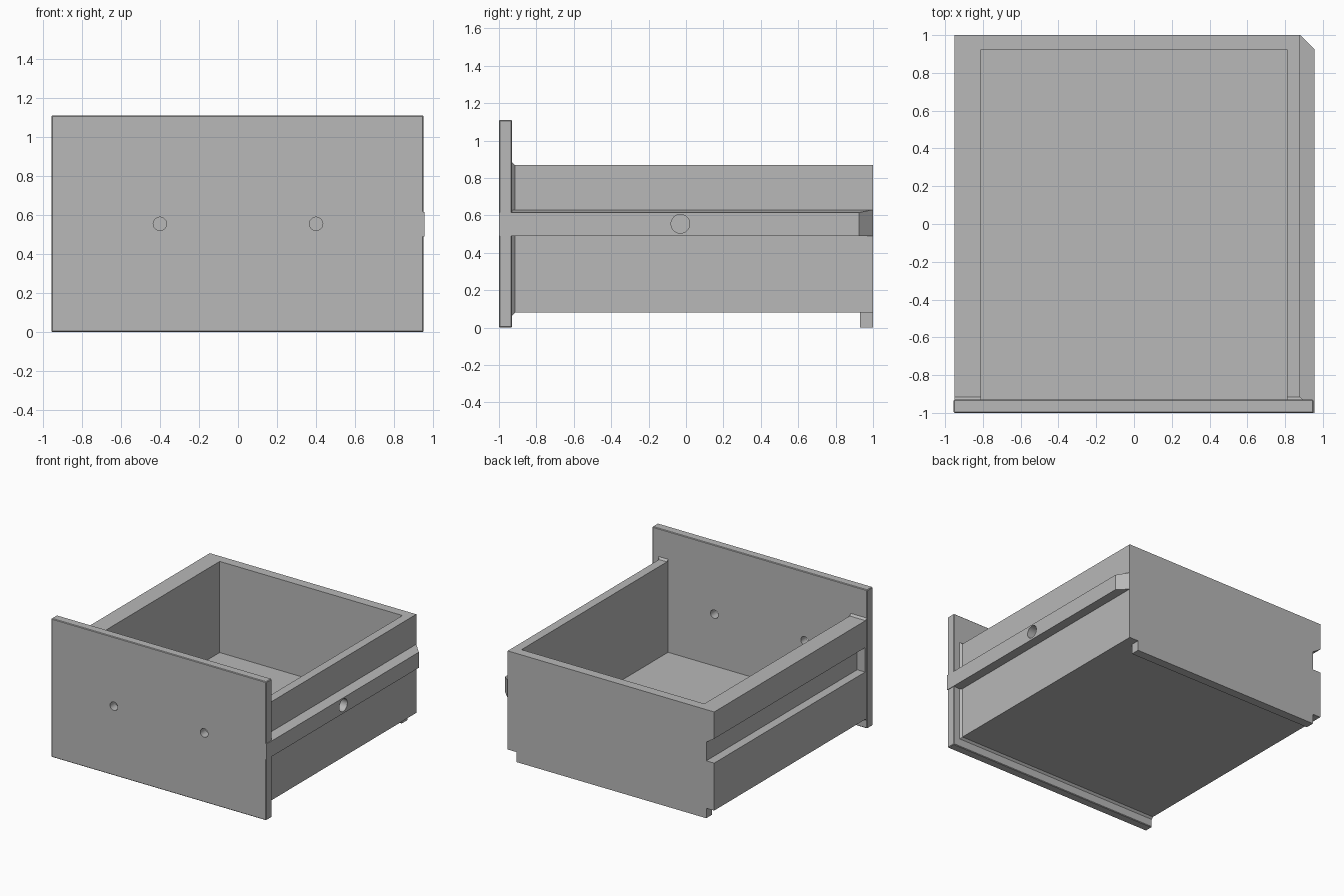
import bpy
import bmesh
import math
from mathutils import Vector

start = bpy.data.objects.get("Cube")
if start:
    bpy.data.objects.remove(start, do_unlink=True)

grey = bpy.data.materials.new("plain grey")
grey.use_nodes = True
grey.diffuse_color = (0.48, 0.48, 0.48, 1)
grey.node_tree.nodes["Principled BSDF"].inputs["Base Color"].default_value = grey.diffuse_color


def finish(name, bm):
    bmesh.ops.recalc_face_normals(bm, faces=bm.faces)
    mesh = bpy.data.meshes.new(name)
    bm.to_mesh(mesh)
    bm.free()
    mesh.materials.append(grey)
    obj = bpy.data.objects.new(name, mesh)
    bpy.context.collection.objects.link(obj)
    return obj


def block(name, lo, hi, shape=None):
    """Box between two corners; shape(co, at_max) may move each corner."""
    bm = bmesh.new()
    bmesh.ops.create_cube(bm, size=1)
    for v in bm.verts:
        top = [c > 0 for c in v.co]
        v.co = Vector([h if t else l for l, h, t in zip(lo, hi, top)])
        if shape:
            shape(v.co, top)
    return finish(name, bm)


def rod(name, centre, radius, depth, axis):
    bm = bmesh.new()
    bmesh.ops.create_cone(bm, cap_ends=True, segments=40, radius1=radius,
                          radius2=radius, depth=depth)
    obj = finish(name, bm)
    turn = Vector((0, 0, 1)).rotation_difference(Vector(axis)).to_matrix().to_4x4()
    obj.data.transform(turn)
    obj.data.transform(turn.Translation(centre))
    return obj


def apply(obj, mod):
    bpy.context.view_layer.objects.active = obj
    bpy.ops.object.modifier_apply(modifier=mod.name)


def cut(obj, *cutters):
    for cutter in cutters:
        cutter.hide_render = True
        mod = obj.modifiers.new("cut", 'BOOLEAN')
        mod.operation = 'DIFFERENCE'
        mod.solver = 'EXACT'
        mod.object = cutter
        apply(obj, mod)
        bpy.data.objects.remove(cutter, do_unlink=True)


# Front panel with two handle screw holes
panel = block("front_panel", (-0.955, -1, 0), (0.95, -0.93, 1.11))
bevel = panel.modifiers.new("edge", 'BEVEL')
bevel.width = 0.005
bevel.segments = 1
apply(panel, bevel)
cut(panel, *[rod("hole_cutter", (x, -0.96, 0.555), 0.034, 0.3, (0, 1, 0))
             for x in (-0.4, 0.4)])

# Drawer box: open tray, flared slightly where it meets the panel
bm = bmesh.new()
rings = []
for y, flare in ((-0.93, 0.015), (-0.915, 0), (1, 0)):
    low, high, side = 0.08 - flare, 0.87 + flare, 0.88 + flare
    rings.append([bm.verts.new((x, y, z)) for x, z in
                  ((-0.95, low), (side, low), (side, high), (-0.95, high))])
for a, b in zip(rings, rings[1:]):
    for i in range(4):
        j = (i + 1) % 4
        bm.faces.new((a[i], a[j], b[j], b[i]))
bm.faces.new(rings[0])
bm.faces.new(rings[-1])
tray = finish("drawer_box", bm)
cavity = block("cavity_cutter", (-0.81, -1.1, 0.14), (0.81, 0.925, 1.2))


# Groove on one side, with its roof sloping up towards the outside
def groove_slope(co, top):
    if top[2] and not top[0]:
        co.z += 0.09


groove = block("groove_cutter", (-1.02, -0.91, 0.46), (-0.88, 1.1, 0.61), groove_slope)
cut(tray, cavity, groove)


# Runner on the other side, with a tapered lead-in at the back
def runner_slope(co, top):
    if top[0] and top[2]:
        co.z -= 0.015
    if top[0] and top[1]:
        co.y -= 0.075


runner = block("side_runner", (0.88, -1, 0.49), (0.955, 1, 0.63), runner_slope)
cut(runner, rod("magnet_cutter", (0.93, -0.03, 0.555), 0.05, 0.2, (1, 0, 0)))

# Stop lip below the back wall
block("back_stop", (-0.88, 0.93, 0), (0.80, 1, 0.08))

# Smooth the round holes only
for obj in (panel, runner):
    bpy.ops.object.select_all(action='DESELECT')
    obj.select_set(True)
    bpy.context.view_layer.objects.active = obj
    bpy.ops.object.shade_smooth_by_angle(angle=math.radians(30))
